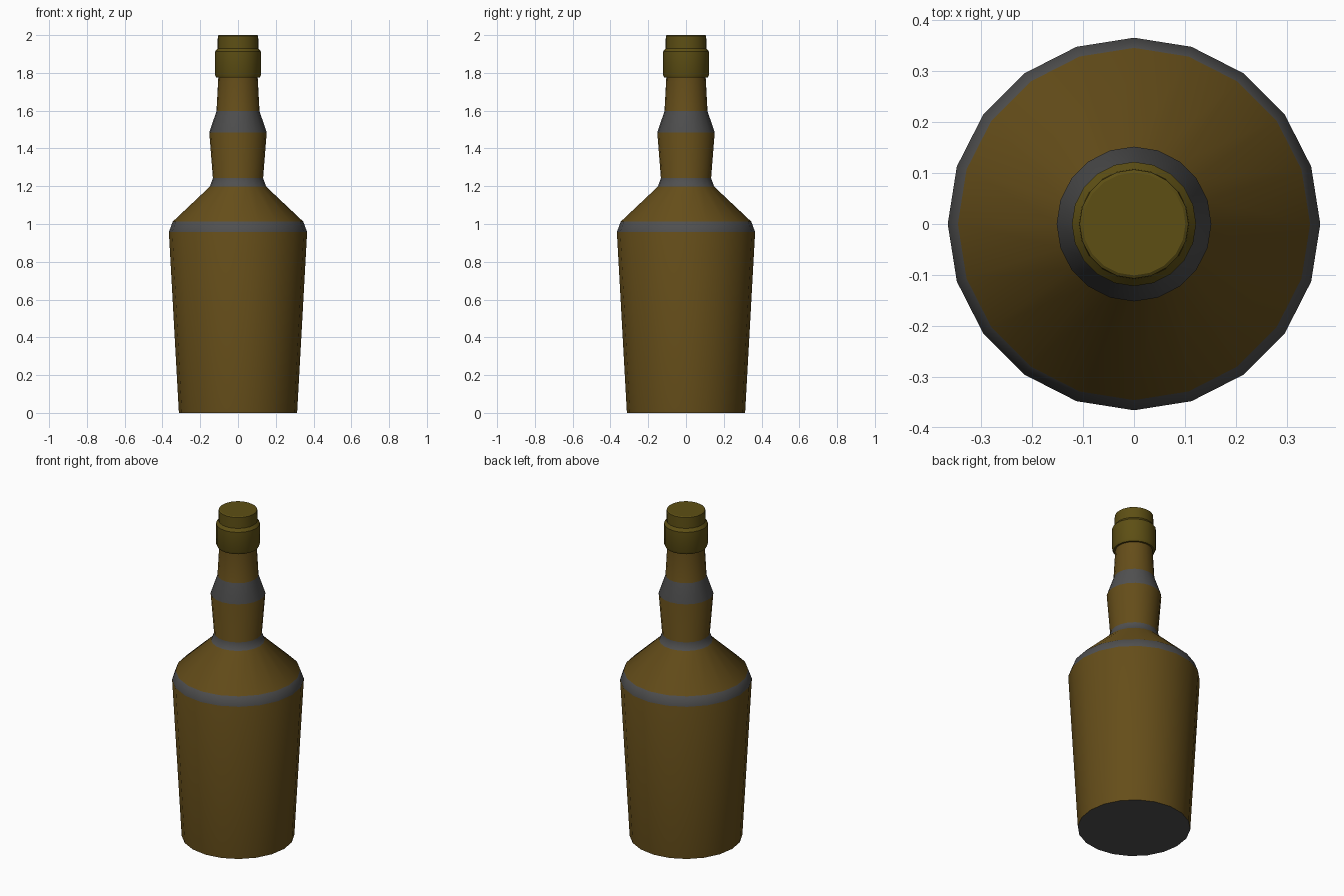
import bpy, bmesh, math

if "Cube" in bpy.data.objects:
    bpy.data.objects.remove(bpy.data.objects["Cube"])

SIDES = 20


def material(name, rgb):
    m = bpy.data.materials.new(name)
    m.diffuse_color = (*rgb, 1)
    m.use_nodes = True
    m.node_tree.nodes["Principled BSDF"].inputs["Base Color"].default_value = m.diffuse_color
    return m


brown = material("brown_glass", (0.13, 0.075, 0.01))
olive = material("olive_cap", (0.11, 0.078, 0.007))
grey = material("dark_grey", (0.08, 0.08, 0.08))


def lathe(name, profile, mats, bands=(), bottom=None, top=None):
    """Spin (radius, z) points; bands = profile segments using material 1."""
    bm = bmesh.new()
    rings = []
    for r, z in profile:
        rings.append([bm.verts.new((r * math.cos(math.tau * i / SIDES),
                                    r * math.sin(math.tau * i / SIDES), z))
                      for i in range(SIDES)])
    for k, (a, b) in enumerate(zip(rings, rings[1:])):
        for i in range(SIDES):
            j = (i + 1) % SIDES
            f = bm.faces.new((a[i], a[j], b[j], b[i]))
            f.material_index = 1 if k in bands else 0
    # end discs, given as material index
    if bottom is not None:
        bm.faces.new(rings[0][::-1]).material_index = bottom
    if top is not None:
        bm.faces.new(rings[-1]).material_index = top
    mesh = bpy.data.meshes.new(name)
    bm.to_mesh(mesh)
    bm.free()
    for m in mats:
        mesh.materials.append(m)
    ob = bpy.data.objects.new(name, mesh)
    bpy.context.collection.objects.link(ob)
    bpy.ops.object.select_all(action='DESELECT')
    ob.select_set(True)
    bpy.context.view_layer.objects.active = ob
    bpy.ops.object.shade_smooth_by_angle(angle=math.radians(32))
    return ob


# Bottle: tapered body, shoulder and neck, with grey bands at the bends
lathe("bottle",
      [(0.313, 0), (0.366, 0.957), (0.346, 1.012), (0.149, 1.198),
       (0.133, 1.243), (0.152, 1.485), (0.114, 1.597), (0.104, 1.78)],
      [brown, grey], bands=(1, 3, 5), bottom=1)

# Cap: chamfered collar with a narrower stopper on top
lathe("cap",
      [(0.104, 1.775), (0.115, 1.775), (0.122, 1.79), (0.122, 1.912),
       (0.108, 1.93), (0.107, 1.996), (0.101, 2.0)],
      [olive], top=0)
